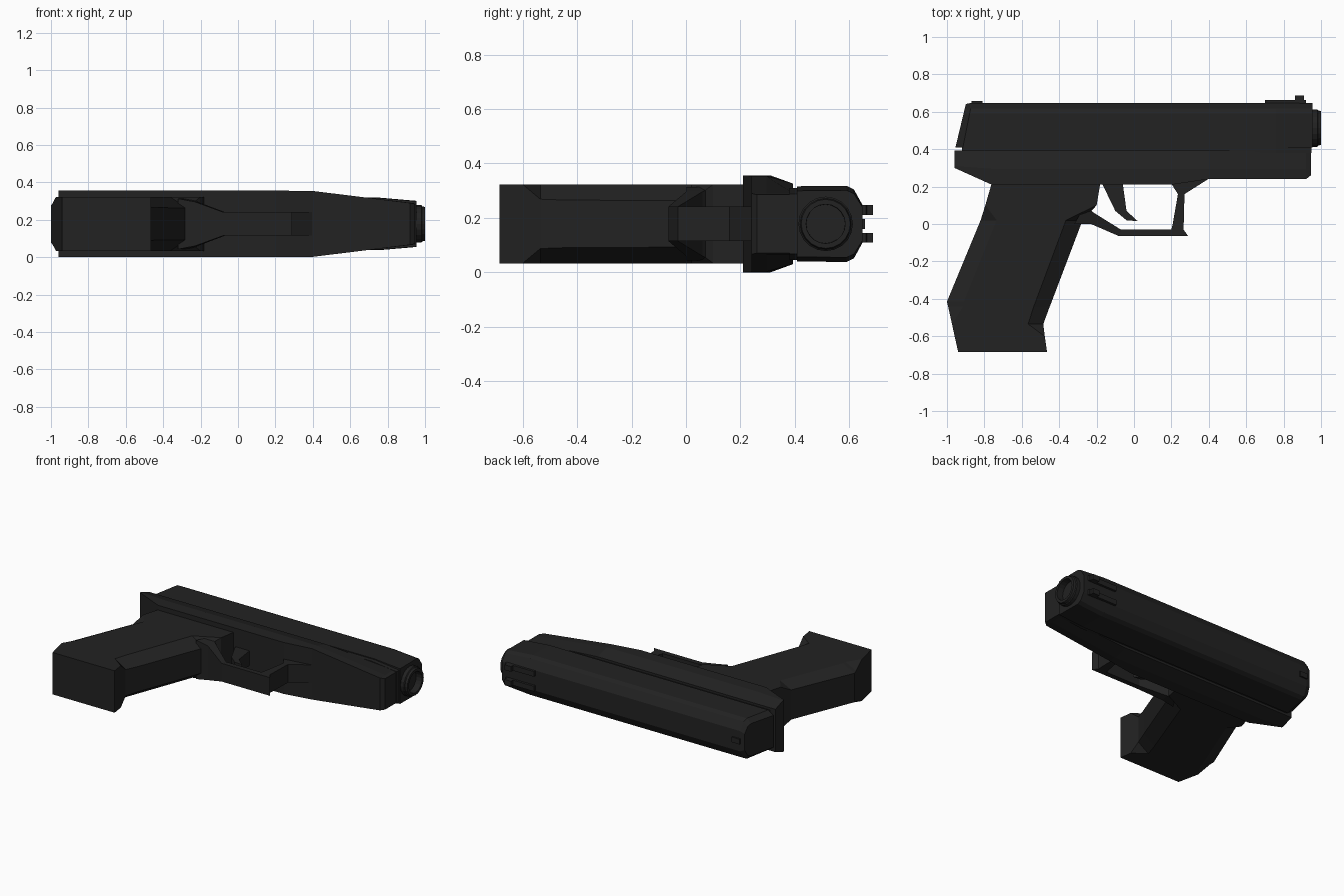
import bpy, bmesh, math

if "Cube" in bpy.data.objects:
    bpy.data.objects.remove(bpy.data.objects["Cube"])

ZC = 0.178  # mid-plane of the thickness

mat = bpy.data.materials.new("dark_polymer")
mat.diffuse_color = (0.016, 0.016, 0.016, 1)
mat.use_nodes = True
mat.node_tree.nodes["Principled BSDF"].inputs["Base Color"].default_value = mat.diffuse_color


def loft(name, rings):
    """Skin a list of equal-length closed rings and cap both ends."""
    bm = bmesh.new()
    vs = [[bm.verts.new(p) for p in r] for r in rings]
    n = len(rings[0])
    for a, b in zip(vs, vs[1:]):
        for i in range(n):
            j = (i + 1) % n
            bm.faces.new((a[i], a[j], b[j], b[i]))
    bm.faces.new(vs[0])
    bm.faces.new(vs[-1])
    bmesh.ops.remove_doubles(bm, verts=bm.verts, dist=0.0005)
    bmesh.ops.recalc_face_normals(bm, faces=bm.faces)
    me = bpy.data.meshes.new(name)
    bm.to_mesh(me)
    bm.free()
    me.materials.append(mat)
    ob = bpy.data.objects.new(name, me)
    bpy.context.collection.objects.link(ob)
    return ob


def mirrored(half):
    """Close a ring from (x, y, half_width) points mirrored over the mid-plane."""
    return ([(x, y, ZC + w) for x, y, w in half]
            + [(x, y, ZC - w) for x, y, w in reversed(half)])


def plate(name, profile, z0, z1):
    """Extrude an XY profile between two z levels."""
    return loft(name, [[(x, y, z) for x, y in profile] for z in (z0, z1)])


def box(name, x0, x1, y0, y1, z0, z1):
    return plate(name, [(x0, y0), (x1, y0), (x1, y1), (x0, y1)], z0, z1)


# Slide: bevelled section with slanted rear, narrowing to the muzzle
def slide_ring(x, scale, slant, top=0.0):
    sec = [(0.408, 0.138), (0.59, 0.140), (0.617, 0.126), (0.648 - top, 0.07)]
    return mirrored([(x + slant * (y - 0.408), y, w * scale) for y, w in sec])


loft("slide", [slide_ring(-0.955, 0.80, 0.24, 0.006),
               slide_ring(-0.915, 1.0, 0.20),
               slide_ring(0.76, 1.0, 0.0),
               slide_ring(0.955, 0.88, 0.0)])
loft("slide_rail", [mirrored([(x, 0.38, w), (x, 0.415, w)])
                    for x, w in ((-0.92, 0.132), (0.76, 0.132), (0.948, 0.11))])

# Frame: wide dust cover, tapering in plan towards the front
frame = [(-0.96, 0.30, 0.178, 0.148), (-0.76, 0.21, 0.178, 0.148),
         (0.20, 0.21, 0.178, 0.148), (0.40, 0.24, 0.176, 0.148),
         (0.92, 0.24, 0.112, 0.112), (0.945, 0.26, 0.107, 0.107)]
loft("frame", [mirrored([(x, yb, wb), (x, max(yb + 0.01, 0.295), wb), (x, 0.393, wt)])
               for x, yb, wb, wt in frame])

# Grip: levels of (y, back x, back chamfer, front x, front chamfer)
grip = [(0.22, -0.76, 0, -0.18, 0), (0.10, -0.795, 0, -0.20, 0),
        (0.02, -0.82, 0.085, -0.275, 0.088), (-0.415, -1.0, 0.09, -0.44, 0.085),
        (-0.44, -0.994, 0.08, -0.45, 0.085),
        (-0.535, -0.973, 0, -0.485, 0.08), (-0.60, -0.959, 0, -0.477, 0),
        (-0.685, -0.94, 0, -0.465, 0)]
W = 0.145
loft("grip", [mirrored([(xb, y, W - cb * 0.5), (xb + cb + 0.001, y, W),
                        (xf - cf - 0.001, y, W), (xf, y, W - cf * 0.68)])
              for y, xb, cb, xf, cf in grip])

# Trigger guard: outer and inner edge pairs with half width
guard = [(-0.32, 0.0, -0.26, 0.10, 0.135), (-0.23, 0.0, -0.215, 0.06, 0.118),
         (-0.08, -0.065, -0.07, -0.03, 0.063), (0.20, -0.065, 0.16, -0.03, 0.063),
         (0.29, -0.065, 0.20, -0.03, 0.063), (0.265, -0.03, 0.207, 0.0, 0.063),
         (0.27, 0.16, 0.235, 0.16, 0.063), (0.40, 0.242, 0.20, 0.215, 0.063)]
loft("trigger_guard", [mirrored([(xo, yo, w), (xi, yi, w)])
                       for xo, yo, xi, yi, w in guard])

# Trigger: curved blade
trigger = [(-0.17, 0.215), (-0.10, 0.07), (-0.04, 0.02), (0.02, 0.015),
           (-0.04, 0.07), (-0.06, 0.215)]
plate("trigger", trigger, ZC - 0.05, ZC + 0.05)

# Barrel: stepped ring with open bore
N = 20
steps = [(0.90, 0.10), (0.98, 0.10), (0.985, 0.094), (1.0, 0.09),
         (1.0, 0.072), (0.80, 0.068)]
loft("barrel", [[(x, 0.513 + r * math.cos(2 * math.pi * i / N),
                  ZC + r * math.sin(2 * math.pi * i / N)) for i in range(N)]
                for x, r in steps])

# Sights: stepped pair near the muzzle and one small block at the rear
for side in (-1, 1):
    z = ZC + side * 0.051
    plate("muzzle_sight", [(0.70, 0.64), (0.92, 0.64), (0.92, 0.662), (0.91, 0.664),
                           (0.91, 0.686), (0.86, 0.686), (0.86, 0.664), (0.70, 0.664)],
          z - 0.018, z + 0.018)
box("rear_sight", -0.87, -0.81, 0.63, 0.658, ZC - 0.018, ZC + 0.018)
